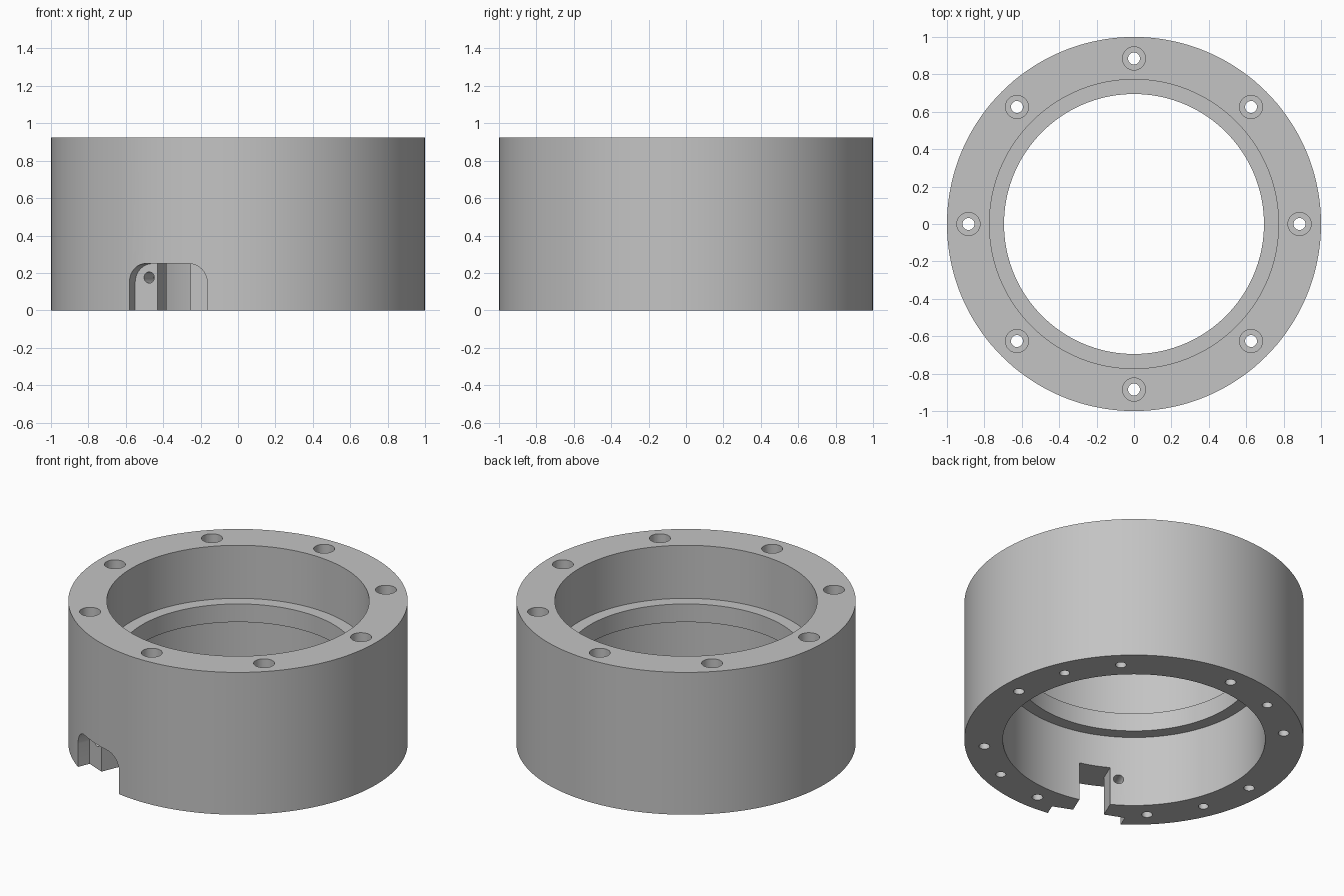
import bpy, bmesh, math
from mathutils import Matrix, Vector

old = bpy.data.objects.get("Cube")
if old:
    bpy.data.objects.remove(old, do_unlink=True)

HEIGHT = 0.925
BOLT_RADIUS = 0.885
NOTCH_HEIGHT = 0.25

grey = bpy.data.materials.new("plain grey")
grey.use_nodes = True
colour = (0.55, 0.55, 0.55, 1)
grey.diffuse_color = colour
grey.node_tree.nodes["Principled BSDF"].inputs["Base Color"].default_value = colour


def finish(bm, name):
    bmesh.ops.recalc_face_normals(bm, faces=bm.faces)
    mesh = bpy.data.meshes.new(name)
    bm.to_mesh(mesh)
    bm.free()
    mesh.materials.append(grey)
    obj = bpy.data.objects.new(name, mesh)
    bpy.context.collection.objects.link(obj)
    return obj


def lathe(bm, profile, steps, matrix=Matrix(), closed=False):
    """Spin (radius, height) points round z, then place the result."""
    verts = [bm.verts.new((r, 0, z)) for r, z in profile]
    edges = [bm.edges.new(pair) for pair in zip(verts, verts[1:])]
    if closed:
        edges.append(bm.edges.new((verts[-1], verts[0])))
    before = set(bm.verts) - set(verts)
    bmesh.ops.spin(bm, geom=verts + edges, axis=(0, 0, 1), cent=(0, 0, 0),
                   angle=math.tau, steps=steps, use_merge=True)
    fresh = [v for v in bm.verts if v not in before]
    bmesh.ops.remove_doubles(bm, verts=fresh, dist=1e-5)
    fresh = [v for v in bm.verts if v not in before]
    bmesh.ops.transform(bm, matrix=matrix, verts=fresh)


def ring_of_holes(name, profile, count, start):
    bm = bmesh.new()
    for i in range(count):
        a = start + math.tau * i / count
        spot = Vector((math.cos(a), math.sin(a), 0)) * BOLT_RADIUS
        lathe(bm, profile, 24, Matrix.Translation(spot))
    return finish(bm, name)


def prism(name, outline, near, far, matrix):
    """Extrude a (sideways, height) outline from near to far along local x."""
    bm = bmesh.new()
    face = bm.faces.new([bm.verts.new((near, s, z)) for s, z in outline])
    out = bmesh.ops.extrude_face_region(bm, geom=[face])["geom"]
    bmesh.ops.translate(bm, vec=(far - near, 0, 0),
                        verts=[g for g in out if isinstance(g, bmesh.types.BMVert)])
    bmesh.ops.transform(bm, matrix=matrix, verts=bm.verts)
    return finish(bm, name)


# Housing ring with an inner shoulder halfway up the bore
bm = bmesh.new()
lathe(bm, [(1, 0), (1, HEIGHT), (0.773, HEIGHT), (0.773, 0.58), (0.695, 0.58),
           (0.695, 0.462), (0.773, 0.462), (0.773, 0)], 144, closed=True)
housing = finish(bm, "housing_ring")

# Counterbored through holes, and blind holes from below
through = [(0, -0.1), (0.032, -0.1), (0.032, HEIGHT - 0.12),
           (0.062, HEIGHT - 0.12), (0.062, HEIGHT + 0.1), (0, HEIGHT + 0.1)]
blind = [(0, -0.1), (0.03, -0.1), (0.03, 0.2), (0, 0.2)]
cutters = [ring_of_holes("bolt_hole_cutter", through, 8, 0),
           ring_of_holes("blind_hole_cutter", blind, 4, math.radians(22.5))]

# Arched connector pocket, with a narrower slot into the bore
turn = Matrix.Rotation(math.radians(247.5), 4, "Z")
half, corner = 0.225, 0.1
arch = [(half, -0.1)]
for side, first in ((1, 0), (-1, 90)):
    for i in range(9):
        a = math.radians(first + 90 * i / 8)
        arch.append((side * (half - corner) + corner * math.cos(a),
                     NOTCH_HEIGHT - corner + corner * math.sin(a)))
arch.append((-half, -0.1))
slot = [(0.095, -0.1), (0.095, NOTCH_HEIGHT), (-0.095, NOTCH_HEIGHT), (-0.095, -0.1)]
cutters.append(prism("pocket_cutter", arch, 0.893, 1.2, turn))
cutters.append(prism("slot_cutter", slot, 0.6, 0.95, turn))

# Small side hole beside the slot
bm = bmesh.new()
lathe(bm, [(0, 0.6), (0.03, 0.6), (0.03, 0.95), (0, 0.95)], 24,
      turn @ Matrix.Translation((0, -0.144, 0.175)) @ Matrix.Rotation(math.pi / 2, 4, "Y"))
cutters.append(finish(bm, "side_hole_cutter"))

# Cut everything and remove the cutters
bpy.ops.object.select_all(action="DESELECT")
housing.select_set(True)
bpy.context.view_layer.objects.active = housing
for cutter in cutters:
    cutter.hide_render = True
    cut = housing.modifiers.new(cutter.name, "BOOLEAN")
    cut.operation = "DIFFERENCE"
    cut.solver = "EXACT"
    cut.object = cutter
    bpy.ops.object.modifier_apply(modifier=cut.name)
    bpy.data.objects.remove(cutter, do_unlink=True)

bpy.ops.object.shade_smooth_by_angle(angle=math.radians(30))
